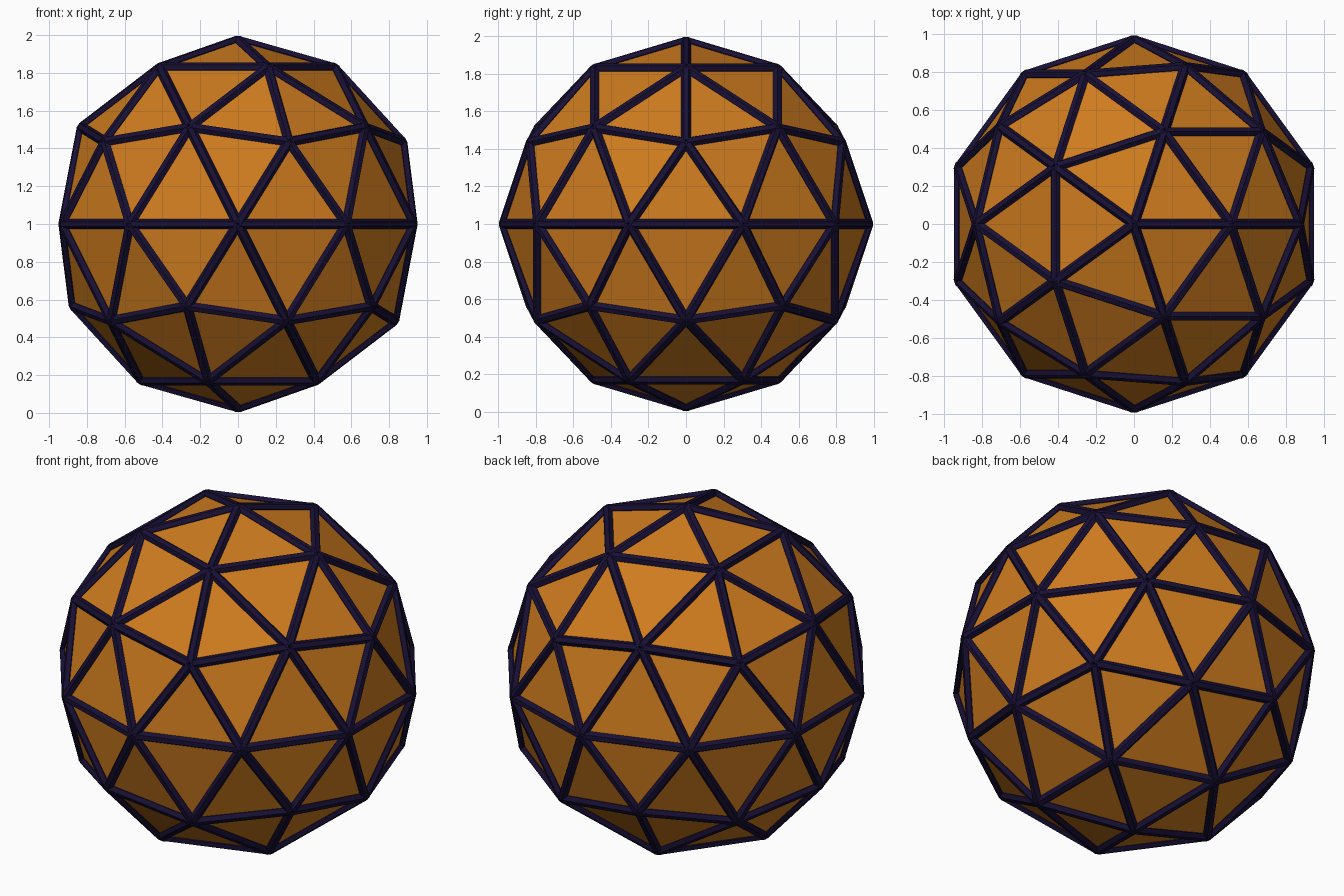
import bpy
import bmesh
from mathutils import Matrix, Vector

if "Cube" in bpy.data.objects:
    bpy.data.objects.remove(bpy.data.objects["Cube"])

R = 0.973      # radius of the panel shell
STRUT = 0.027  # strut radius
CENTRE = Vector((0, 0, 1))


def make_material(name, color):
    mat = bpy.data.materials.new(name)
    mat.diffuse_color = color
    mat.use_nodes = True
    mat.node_tree.nodes["Principled BSDF"].inputs["Base Color"].default_value = mat.diffuse_color
    return mat


def add_object(name, bm, mat):
    mesh = bpy.data.meshes.new(name)
    bm.to_mesh(mesh)
    mesh.materials.append(mat)
    obj = bpy.data.objects.new(name, mesh)
    bpy.context.collection.objects.link(obj)
    return obj


orange = make_material("panel_orange", (0.62, 0.2, 0.013, 1))
purple = make_material("strut_purple", (0.009, 0.005, 0.035, 1))

# Flat triangular panels: a twice-divided icosphere
shell = bmesh.new()
bmesh.ops.create_icosphere(shell, subdivisions=2, radius=R,
                           matrix=Matrix.Translation(CENTRE))
add_object("panels", shell, orange)

# Six-sided strut along every panel edge
struts = bmesh.new()
for edge in shell.edges:
    a, b = (v.co for v in edge.verts)
    d = b - a
    mid = (a + b) / 2
    # one flat of each strut faces outwards
    out = (mid - CENTRE).normalized()
    z = d.normalized()
    rot = Matrix((out, z.cross(out), z)).transposed().to_4x4()
    bmesh.ops.create_cone(struts, cap_ends=True, segments=6,
                          radius1=STRUT, radius2=STRUT, depth=d.length,
                          matrix=Matrix.Translation(mid) @ rot)
add_object("struts", struts, purple)

shell.free()
struts.free()
